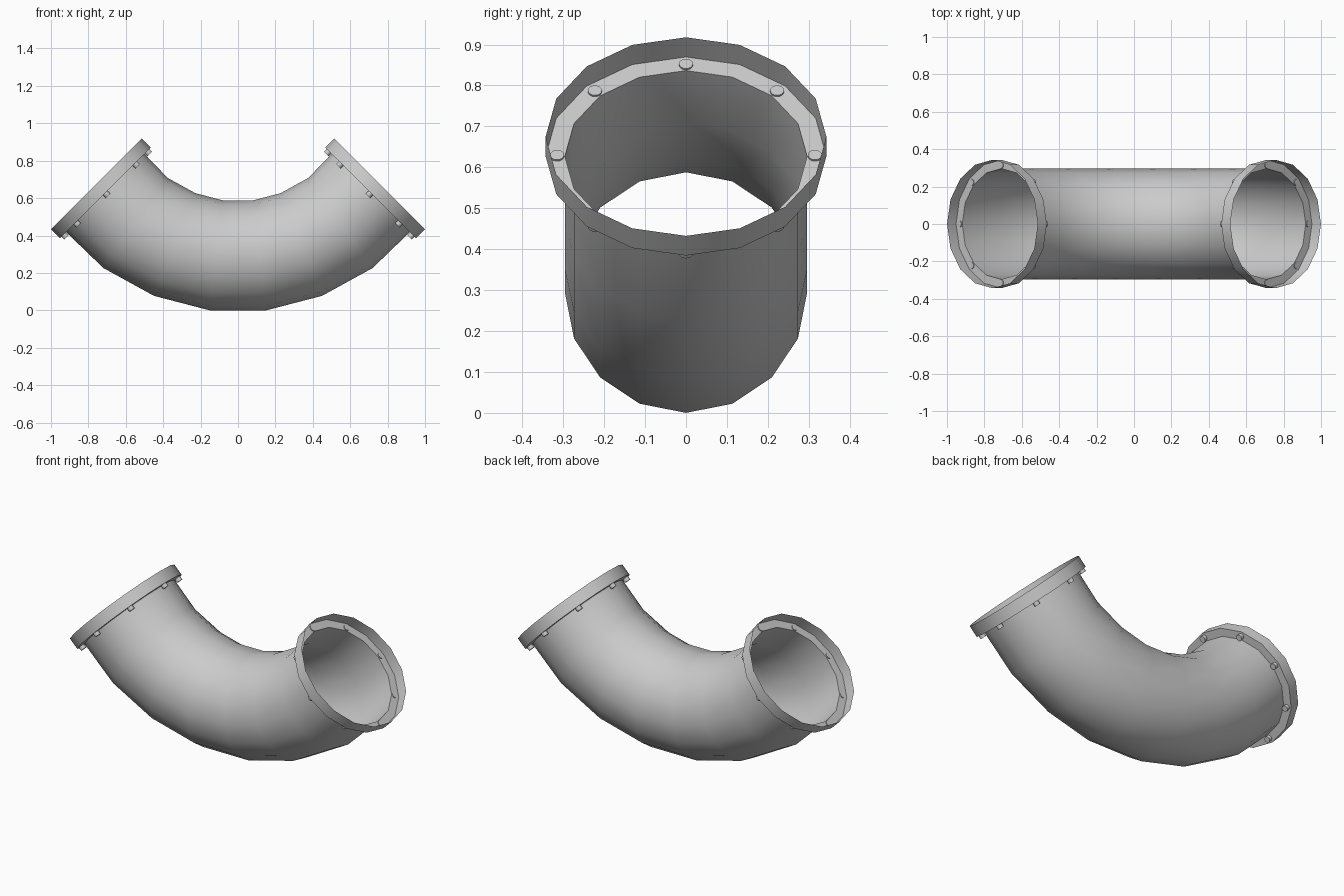
import bpy, bmesh
from math import sin, cos, pi, radians
from mathutils import Vector, Matrix

if "Cube" in bpy.data.objects:
    bpy.data.objects.remove(bpy.data.objects["Cube"])

SIDES = 16
PIPE_R, RIM_R, BOLT_R = 0.296, 0.343, 0.315
Y = Vector((0, 1, 0))


def ring(x, z, deg, r):
    """Ring of points around the pipe's centre line, tilted by deg."""
    a = radians(deg)
    out = Vector((sin(a), 0, -cos(a)))
    c = Vector((x, 0, z))
    return [c + r * (Y * cos(2 * pi * k / SIDES) + out * sin(2 * pi * k / SIDES))
            for k in range(SIDES)]


def skin(name, rings):
    """Open tube through successive rings."""
    bm = bmesh.new()
    rows = [[bm.verts.new(p) for p in r] for r in rings]
    for a, b in zip(rows, rows[1:]):
        for k in range(SIDES):
            n = (k + 1) % SIDES
            bm.faces.new((a[k], b[k], b[n], a[n]))
    return finish(name, bm)


def finish(name, bm):
    me = bpy.data.meshes.new(name)
    bm.to_mesh(me)
    bm.free()
    ob = bpy.data.objects.new(name, me)
    bpy.context.collection.objects.link(ob)
    bpy.ops.object.select_all(action='DESELECT')
    ob.select_set(True)
    bpy.context.view_layer.objects.active = ob
    bpy.ops.object.shade_smooth_by_angle(angle=radians(35))
    return ob


# Curved pipe: half of the centre line (x, z, tilt), mirrored
half = [(0.117, 0.294, 6.8), (0.339, 0.352, 21.8), (0.548, 0.467, 35.5), (0.709, 0.627, 45)]
path = [(-x, z, -d) for x, z, d in reversed(half)] + half
skin("bent_pipe", [ring(x, z, d, PIPE_R) for x, z, d in path])

for side, label in ((1, "right"), (-1, "left")):
    # Flange: flat collar and an open raised rim
    rings = [ring(side * 0.709, 0.627, side * 45, PIPE_R),
             ring(side * 0.709, 0.627, side * 45, RIM_R),
             ring(side * 0.757, 0.675, side * 45, RIM_R)]
    skin(label + "_flange", rings if side > 0 else rings[::-1])

    # Eight bolts through the collar
    bm = bmesh.new()
    axis = Vector((side, 0, 1)).normalized()
    rot = axis.to_track_quat('Z', 'Y').to_matrix().to_4x4()
    for p in ring(side * 0.709, 0.627, side * 45, BOLT_R)[::2]:
        bmesh.ops.create_cone(bm, cap_ends=True, segments=16, radius1=0.017, radius2=0.017,
                              depth=0.026, matrix=Matrix.Translation(p - axis * 0.008) @ rot)
    finish(label + "_bolts", bm)
